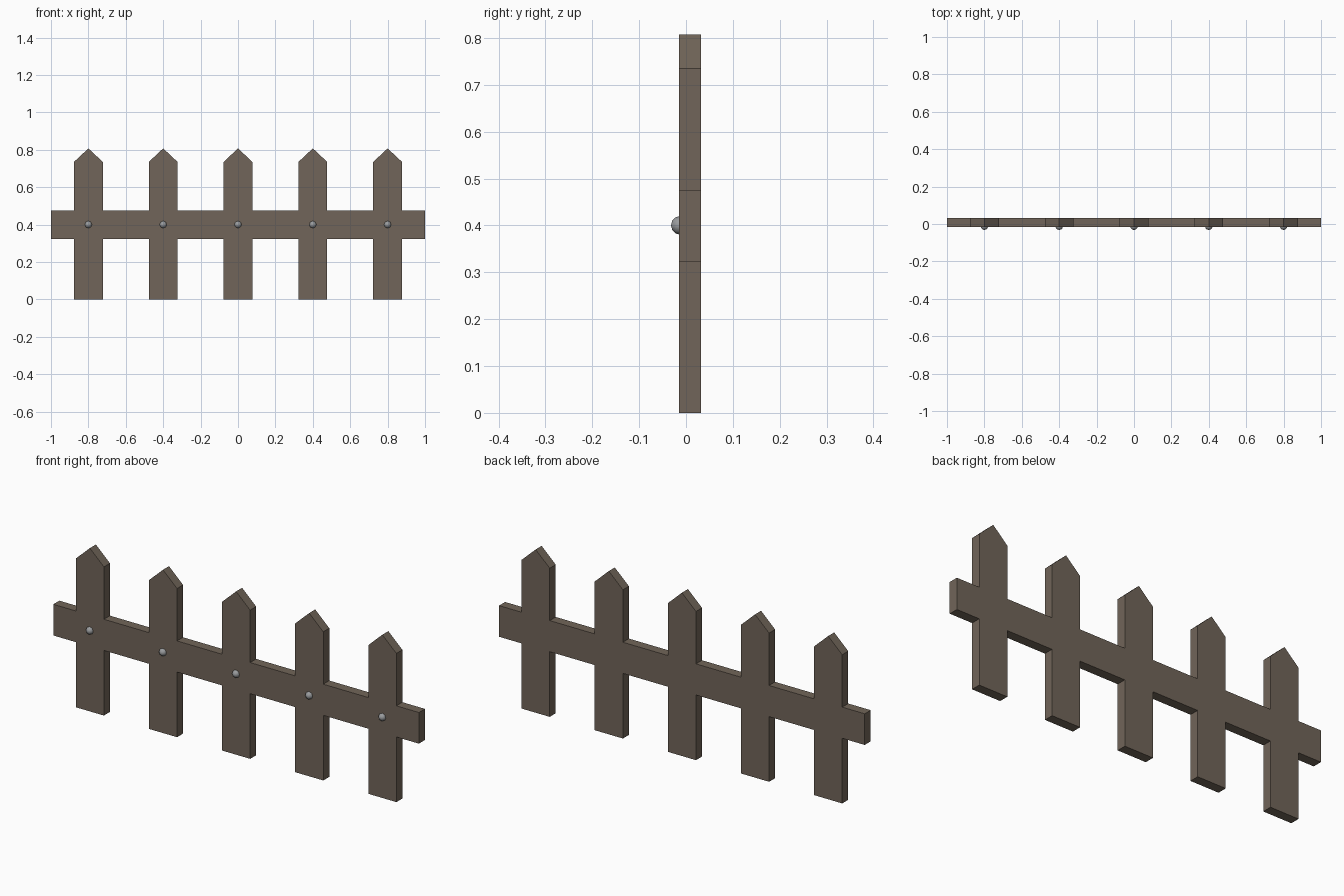
import bpy
import bmesh
import math
from mathutils import Matrix

cube = bpy.data.objects.get("Cube")
if cube:
    bpy.data.objects.remove(cube, do_unlink=True)

PICKETS = [-0.8, -0.4, 0.0, 0.4, 0.8]
HALF_W = 0.077
RAIL_LOW, RAIL_HIGH = 0.322, 0.476
SHOULDER, PEAK = 0.735, 0.807
FRONT, BACK = -0.015, 0.032


def material(name, color):
    mat = bpy.data.materials.new(name)
    mat.use_nodes = True
    mat.diffuse_color = color
    mat.node_tree.nodes["Principled BSDF"].inputs["Base Color"].default_value = color
    return mat


def add_object(name, bm, mat):
    bmesh.ops.recalc_face_normals(bm, faces=bm.faces)
    mesh = bpy.data.meshes.new(name)
    bm.to_mesh(mesh)
    bm.free()
    mesh.materials.append(mat)
    obj = bpy.data.objects.new(name, mesh)
    bpy.context.collection.objects.link(obj)
    return obj


wood = material("weathered_wood", (0.165, 0.13, 0.10, 1))
metal = material("nail_metal", (0.32, 0.33, 0.34, 1))

# Fence boards: pointed pickets joined flush with the rail, as one outline
top = [(-1, RAIL_HIGH)]
bottom = [(-1, RAIL_LOW)]
for x in PICKETS:
    left, right = x - HALF_W, x + HALF_W
    top += [(left, RAIL_HIGH), (left, SHOULDER), (x, PEAK),
            (right, SHOULDER), (right, RAIL_HIGH)]
    bottom += [(left, RAIL_LOW), (left, 0), (right, 0), (right, RAIL_LOW)]
top.append((1, RAIL_HIGH))
bottom.append((1, RAIL_LOW))

bm = bmesh.new()
face = bm.faces.new([bm.verts.new((x, FRONT, z)) for x, z in bottom + top[::-1]])
extruded = bmesh.ops.extrude_face_region(bm, geom=[face])
moved = [v for v in extruded["geom"] if isinstance(v, bmesh.types.BMVert)]
bmesh.ops.translate(bm, verts=moved, vec=(0, BACK - FRONT, 0))
add_object("fence_boards", bm, wood)

# Nail heads: small low-poly domes on the front of each picket
for i, x in enumerate(PICKETS):
    bm = bmesh.new()
    place = Matrix.Translation((x, FRONT + 0.003, 0.4)) @ Matrix.Rotation(math.pi / 2, 4, "X")
    bmesh.ops.create_uvsphere(bm, u_segments=8, v_segments=6, radius=0.02, matrix=place)
    for f in bm.faces:
        f.smooth = True
    add_object(f"nail_head_{i + 1}", bm, metal)
